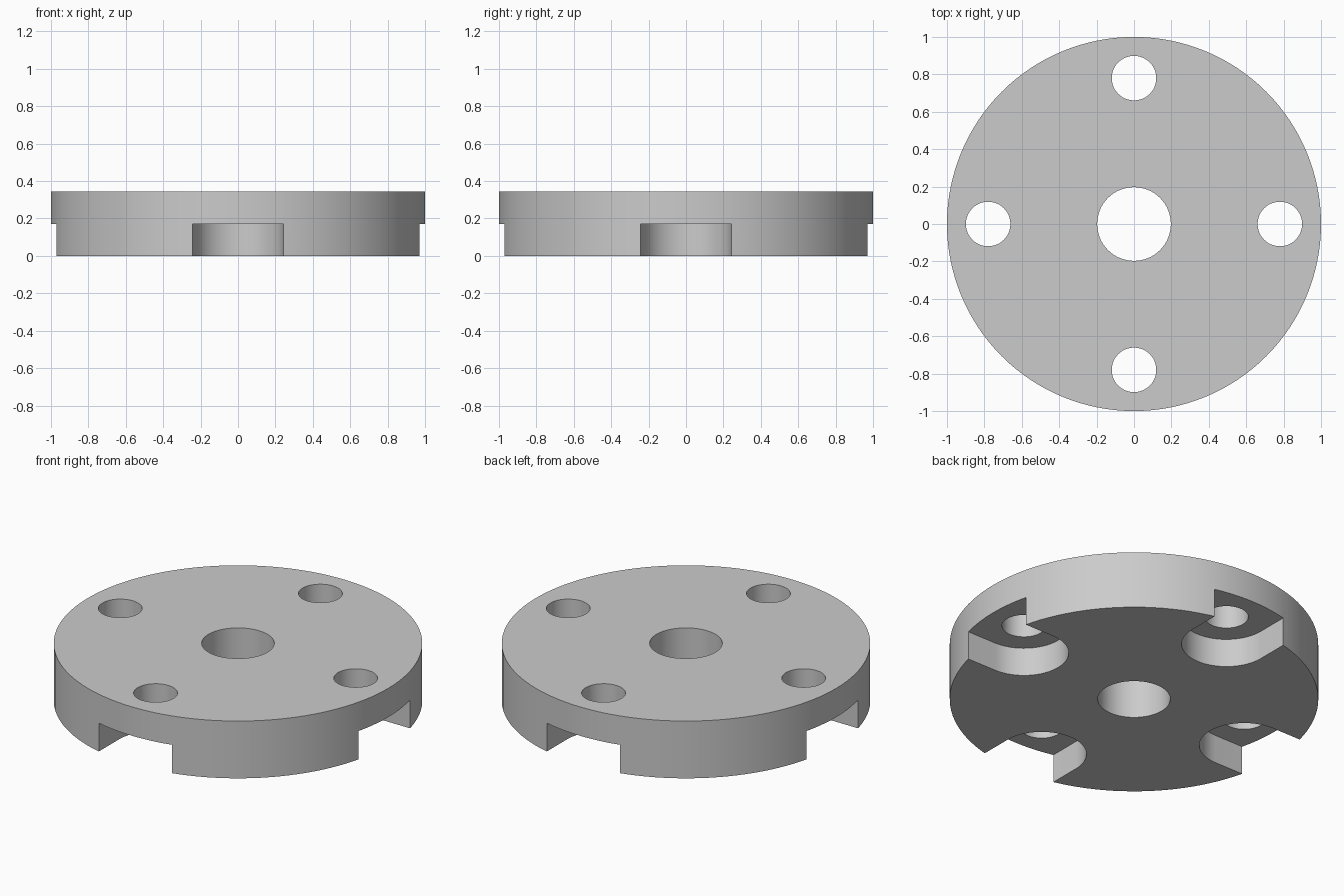
import bpy, bmesh, math
from mathutils import Matrix, Vector

HEIGHT = 0.343
SLOT_TOP = 0.17
BOLT_RADIUS = 0.78
SLOT_HALF = 0.243

old = bpy.data.objects.get("Cube")
if old:
    bpy.data.objects.remove(old, do_unlink=True)

grey = bpy.data.materials.new("plain_grey")
grey.use_nodes = True
colour = (0.6, 0.6, 0.6, 1)
grey.diffuse_color = colour
grey.node_tree.nodes["Principled BSDF"].inputs["Base Color"].default_value = colour


def circle(radius, count, centre=0.0):
    steps = [math.tau * i / count for i in range(count)]
    return [(centre + radius * math.cos(a), radius * math.sin(a)) for a in steps]


def extrude_profile(bm, profile, bottom, top, turn=0.0):
    """Prism from a closed outline, turned about the z axis."""
    spin = Matrix.Rotation(turn, 3, "Z")
    face = bm.faces.new([bm.verts.new(spin @ Vector((x, y, bottom))) for x, y in profile])
    result = bmesh.ops.extrude_face_region(bm, geom=[face])
    moved = [v for v in result["geom"] if isinstance(v, bmesh.types.BMVert)]
    bmesh.ops.translate(bm, verts=moved, vec=(0, 0, top - bottom))


def finish(bm, name):
    bmesh.ops.recalc_face_normals(bm, faces=bm.faces)
    mesh = bpy.data.meshes.new(name)
    bm.to_mesh(mesh)
    bm.free()
    mesh.materials.append(grey)
    obj = bpy.data.objects.new(name, mesh)
    bpy.context.collection.objects.link(obj)
    return obj


# Round plate
bm = bmesh.new()
extrude_profile(bm, circle(1, 128), 0, HEIGHT)
plate = finish(bm, "flange_plate")

# Centre bore and four bolt holes
bm = bmesh.new()
extrude_profile(bm, circle(0.197, 64), -0.1, HEIGHT + 0.1)
for i in range(4):
    extrude_profile(bm, circle(0.119, 48, BOLT_RADIUS), -0.1, HEIGHT + 0.1, i * math.pi / 2)
holes = finish(bm, "hole_cutter")

# Four round-ended slots open at the rim, on the underside
arc = [math.pi * (0.5 + i / 32) for i in range(33)]
slot = [(BOLT_RADIUS + SLOT_HALF * math.cos(a), SLOT_HALF * math.sin(a)) for a in arc]
slot += [(1.2, -SLOT_HALF), (1.2, SLOT_HALF)]
bm = bmesh.new()
for i in range(4):
    extrude_profile(bm, slot, -0.1, SLOT_TOP, i * math.pi / 2)
slots = finish(bm, "slot_cutter")

# Cut the plate
bpy.ops.object.select_all(action="DESELECT")
bpy.context.view_layer.objects.active = plate
plate.select_set(True)
for cutter in (slots, holes):
    cutter.hide_render = True
    cut = plate.modifiers.new(cutter.name, "BOOLEAN")
    cut.operation = "DIFFERENCE"
    cut.solver = "EXACT"
    cut.object = cutter
    bpy.ops.object.modifier_apply(modifier=cut.name)
    bpy.data.objects.remove(cutter, do_unlink=True)

bpy.ops.object.shade_smooth_by_angle(angle=math.radians(30))
